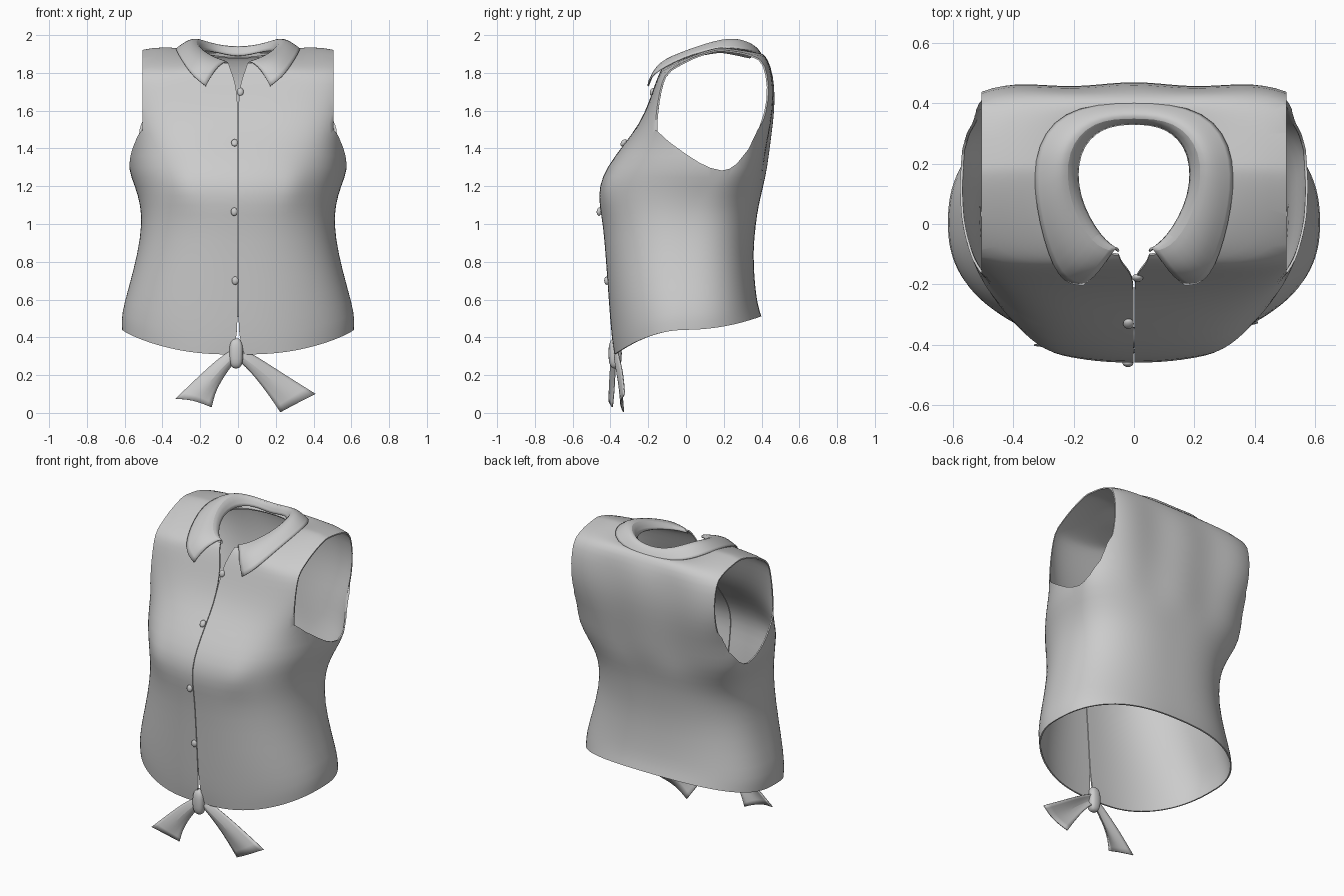
import bpy, bmesh, math
from mathutils import Vector

if "Cube" in bpy.data.objects:
    bpy.data.objects.remove(bpy.data.objects["Cube"])


def make(name, verts, faces):
    me = bpy.data.meshes.new(name)
    me.from_pydata(verts, [], faces)
    bm = bmesh.new()
    bm.from_mesh(me)
    bmesh.ops.recalc_face_normals(bm, faces=bm.faces)
    bm.to_mesh(me)
    bm.free()
    ob = bpy.data.objects.new(name, me)
    bpy.context.collection.objects.link(ob)
    return ob


def smooth(ob, angle=50):
    bpy.ops.object.select_all(action='DESELECT')
    bpy.context.view_layer.objects.active = ob
    ob.select_set(True)
    bpy.ops.object.shade_smooth_by_angle(angle=math.radians(angle))


def cloth(name, rows, thick=0.008, levels=1):
    """Skin a grid of points, then round it and give it thickness."""
    n = len(rows[0])
    verts = [p for r in rows for p in r]
    faces = [(i * n + j, i * n + j + 1, (i + 1) * n + j + 1, (i + 1) * n + j)
             for i in range(len(rows) - 1) for j in range(n - 1)]
    ob = make(name, verts, faces)
    smooth(ob)
    sub = ob.modifiers.new("round", 'SUBSURF')
    sub.levels = sub.render_levels = levels
    sub.boundary_smooth = 'PRESERVE_CORNERS'
    sol = ob.modifiers.new("thickness", 'SOLIDIFY')
    sol.thickness, sol.offset = thick, 0
    return ob


# Body sections: z front, z side, z back, half width, y front, y side, y back,
# squareness front, squareness back
LOWER = [
    (.31, .44, .51, .61, -.375, .00, .395, 2.3, 2.5),
    (.40, .52, .57, .615, -.39, .00, .375, 2.3, 2.5),
    (.60, .66, .68, .575, -.405, .00, .36, 2.4, 2.5),
    (.82, .85, .85, .525, -.42, .00, .35, 2.4, 2.5),
    (1.0, 1.0, 1.0, .505, -.435, .02, .365, 2.4, 2.6),
    (1.1, 1.1, 1.1, .512, -.455, .06, .38, 2.4, 2.6),
    (1.2, 1.2, 1.2, .54, -.457, .13, .405, 2.4, 2.6),
    (1.3, 1.29, 1.3, .58, -.415, .18, .42, 2.5, 2.7)]
UPPER = [
    (1.42, 1.42, 1.42, .57, -.325, .18, .435, 2.9, 3.2),
    (1.53, 1.53, 1.53, .575, -.24, .16, .45, 4, 4.5),
    (1.65, 1.67, 1.66, .60, -.19, .15, .462, 4.5, 6),
    (1.74, 1.81, 1.79, .60, -.16, .15, .452, 5, 6),
    (1.79, 1.905, 1.87, .575, -.14, .17, .43, 5, 6),
    (1.81, 1.935, 1.90, .45, -.13, .18, .405, 3.5, 4),
    (1.83, 1.93, 1.905, .30, -.12, .18, .375, 2.5, 2.8),
    (1.85, 1.91, 1.88, .19, -.10, .18, .335, 2.2, 2.3)]


def section(zf, zs, zb, w, yf, ys, yb, nf, nb, steps=64):
    pts = []
    for i in range(steps + 1):
        a = -math.pi / 2 + 2 * math.pi * i / steps
        c, s = math.cos(a), math.sin(a)
        n = nf if s < 0 else nb
        r = (abs(c) ** n + abs(s) ** n) ** (-1 / n)
        f = min(1, r * abs(s))
        zc, ye = (zf, yf) if s < 0 else (zb, yb)
        z = zs + (zc - zs) * f ** (2 if zs < 1 else 1.3)
        x, y = w * r * c, ys + (ye - ys) * f
        # soft folds down the upper back
        if s > 0 and 1.2 < zs < 1.9:
            y += .007 * f ** 4 * math.cos(2 * math.pi * x / .42)
        # front opening, wider at collar and knot
        gap = .002 + .35 * max(0, z - 1.71) + .35 * max(0, .40 - z)
        x += (1 if i <= steps / 2 else -1) * gap * max(0, -s) ** 8
        # bust
        if s < 0:
            d = (abs(x) - .29) ** 2 + (z - 1.2) ** 2
            y -= .018 * math.exp(-d / .012) + .012 * math.exp(-d / .001)
        pts.append((x, y, z))
    return pts


body = cloth("blouse_body", [section(*r) for r in LOWER + UPPER])

# Armholes: the side is sliced off above a scooped lower edge
HOLE = [(-.4, 2.2), (-.4, 1.6), (-.22, 1.53), (-.15, 1.49), (-.09, 1.435), (0, 1.37),
        (.07, 1.325), (.13, 1.297), (.19, 1.283), (.23, 1.292), (.27, 1.32), (.33, 1.395),
        (.38, 1.5), (.43, 1.58), (.6, 1.62), (.6, 2.2)]
for side, label in ((1, "right"), (-1, "left")):
    k = len(HOLE)
    cv = [(side * x, y, z) for x in (.505, .8) for y, z in HOLE]
    cf = [tuple(range(k)), tuple(range(k, 2 * k))]
    cf += [(i, (i + 1) % k, (i + 1) % k + k, i + k) for i in range(k)]
    cutter = make("armhole_cutter_" + label, cv, cf)
    cutter.hide_render = True
    cutter.hide_set(True)
    cut = body.modifiers.new("armhole_" + label, 'BOOLEAN')
    cut.operation, cut.solver, cut.object = 'DIFFERENCE', 'EXACT', cutter

# Apply the cuts and remove the cutters
deps = bpy.context.evaluated_depsgraph_get()
cut_mesh = bpy.data.meshes.new_from_object(body.evaluated_get(deps))
body.modifiers.clear()
body.data = cut_mesh
for ob in [o for o in bpy.data.objects if "cutter" in o.name]:
    bpy.data.objects.remove(ob)
smooth(body)

# Collar: stand, fold and outer edge from front to back centre
STAND = [(.05, -.09, 1.84), (.11, -.05, 1.86), (.19, .09, 1.90),
         (.19, .24, 1.92), (.11, .325, 1.91), (0, .335, 1.88)]
FOLD = [(.06, -.07, 1.87), (.13, -.06, 1.89), (.215, .08, 1.945),
        (.225, .25, 2.005), (.13, .345, 1.96), (0, .35, 1.94)]
MIDDLE = [(.12, -.165, 1.825), (.195, -.15, 1.865), (.27, .04, 1.935),
          (.285, .235, 1.985), (.19, .365, 1.945), (0, .385, 1.92)]
OUTER = [(.17, -.2, 1.73), (.25, -.195, 1.79), (.315, 0, 1.895),
         (.34, .22, 1.945), (.25, .38, 1.91), (0, .41, 1.885)]


def mirrored(pts):
    return pts + [(-x, y, z) for x, y, z in reversed(pts[:-1])]


cloth("collar", [mirrored(r) for r in (STAND, FOLD, MIDDLE, OUTER)], .008, 2)

# Buttons, tilted to the slope of the front
for i, (x, y, z, tilt) in enumerate([(.012, -.178, 1.70, 15), (-.018, -.33, 1.43, 38),
                                     (-.02, -.46, 1.065, 3), (-.015, -.42, .70, -3)]):
    bpy.ops.mesh.primitive_uv_sphere_add(segments=16, ring_count=8, radius=1, location=(x, y, z),
                                         rotation=(-math.radians(tilt), 0, 0))
    b = bpy.context.object
    b.name = "button_%d" % (i + 1)
    b.scale = (.018, .013, .022)
    smooth(b)

# Knot: a pinched wrap at the hem
bpy.ops.mesh.primitive_uv_sphere_add(segments=20, ring_count=12, location=(-.01, -.375, .315))
knot = bpy.context.object
knot.name = "tie_knot"
for v in knot.data.vertices:
    v.co = Vector([math.copysign(abs(c) ** .75, c) * k for c, k in zip(v.co, (.037, .035, .08))])
smooth(knot)

# Tie tails: upper edge, fold line, lower edge
cloth("tie_tail_left", [
    [(-.01, -.37, .345), (-.09, -.385, .30), (-.20, -.385, .20), (-.33, -.40, .075)],
    [(-.01, -.39, .31), (-.07, -.41, .25), (-.15, -.415, .16), (-.24, -.415, .07)],
    [(-.01, -.37, .28), (-.06, -.375, .22), (-.12, -.38, .12), (-.14, -.39, .03)]], .006, 2)
cloth("tie_tail_right", [
    [(0, -.36, .345), (.08, -.36, .31), (.21, -.335, .225), (.41, -.325, .10)],
    [(0, -.385, .31), (.07, -.385, .26), (.18, -.365, .17), (.32, -.355, .055)],
    [(0, -.36, .28), (.05, -.36, .24), (.14, -.34, .13), (.225, -.33, .004)]], .006, 2)
